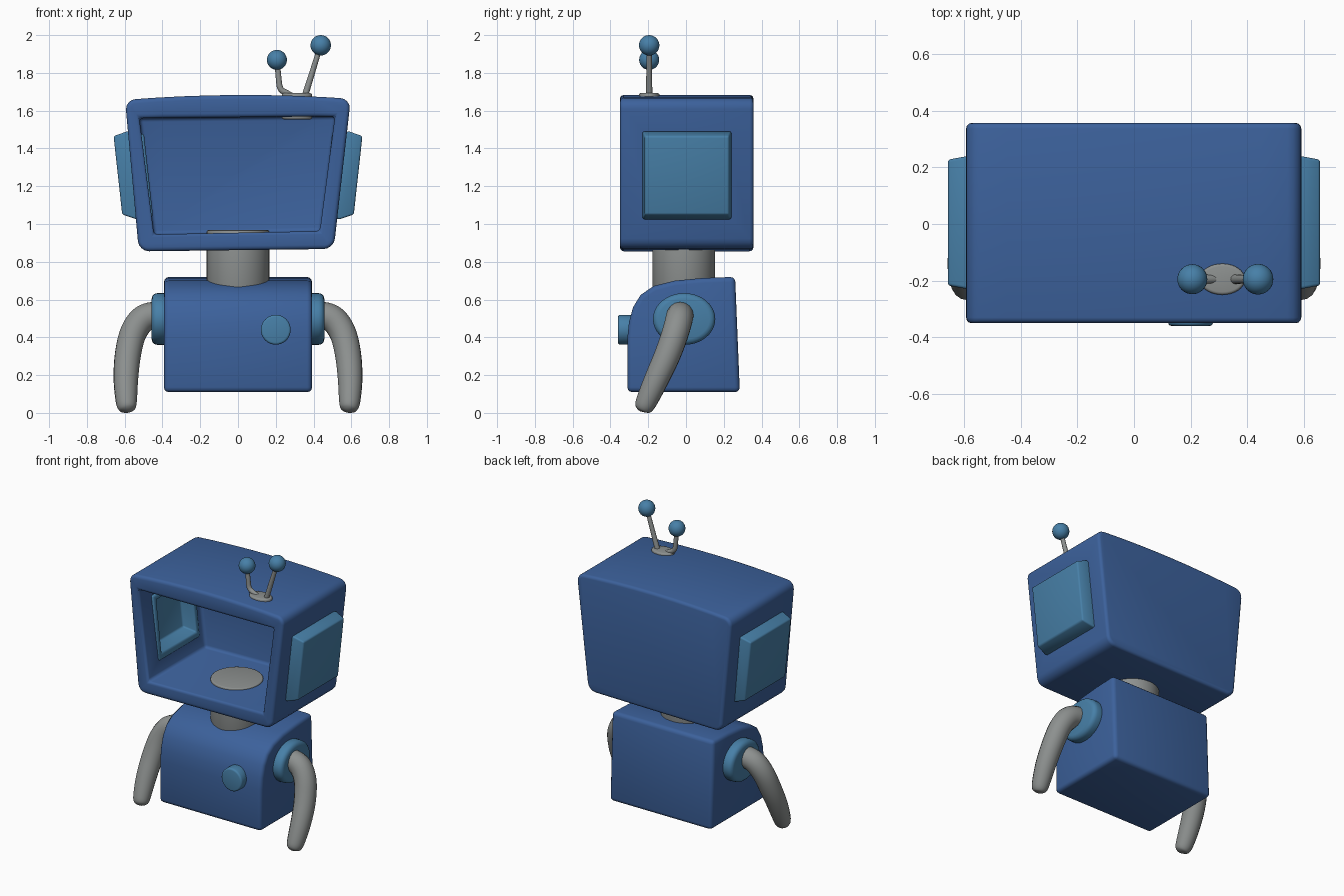
import bpy, bmesh, math
from mathutils import Vector

if "Cube" in bpy.data.objects:
    bpy.data.objects.remove(bpy.data.objects["Cube"])


def material(name, rgb):
    m = bpy.data.materials.new(name)
    m.diffuse_color = (*rgb, 1)
    m.use_nodes = True
    m.node_tree.nodes["Principled BSDF"].inputs["Base Color"].default_value = m.diffuse_color
    return m


BLUE = material("deep blue", (0.045, 0.12, 0.33))
TEAL = material("teal blue", (0.063, 0.215, 0.39))
GREY = material("warm grey", (0.265, 0.28, 0.275))


def finish(obj, mat, bevel=0, mirror=False, cutter=None, angle=40):
    """Apply bevel, cut and mirror, then colour and smooth the part."""
    bpy.context.scene.collection.objects.link(obj)
    if bevel:
        b = obj.modifiers.new("bevel", 'BEVEL')
        b.width, b.segments, b.angle_limit = bevel, 3, math.radians(35)
    if cutter:
        c = obj.modifiers.new("cut", 'BOOLEAN')
        c.operation, c.solver, c.object = 'DIFFERENCE', 'EXACT', cutter
    bpy.context.view_layer.update()
    dg = bpy.context.evaluated_depsgraph_get()
    mesh = bpy.data.meshes.new_from_object(obj.evaluated_get(dg))
    name = obj.name
    bpy.data.objects.remove(obj)
    if mirror:
        bm = bmesh.new()
        bm.from_mesh(mesh)
        dup = bmesh.ops.duplicate(bm, geom=bm.verts[:] + bm.edges[:] + bm.faces[:])["geom"]
        for v in dup:
            if isinstance(v, bmesh.types.BMVert):
                v.co.x *= -1
        bmesh.ops.reverse_faces(bm, faces=[f for f in dup if isinstance(f, bmesh.types.BMFace)])
        bm.to_mesh(mesh)
        bm.free()
    mesh.materials.clear()
    mesh.materials.append(mat)
    for p in mesh.polygons:
        p.material_index = 0
    new = bpy.data.objects.new(name, mesh)
    bpy.context.scene.collection.objects.link(new)
    bpy.ops.object.select_all(action='DESELECT')
    new.select_set(True)
    bpy.context.view_layer.objects.active = new
    bpy.ops.object.shade_smooth_by_angle(angle=math.radians(angle))
    return new


def loft_bm(rings):
    """Join rings of equal point count and close both ends."""
    bm = bmesh.new()
    loops = [[bm.verts.new(p) for p in r] for r in rings]
    for a, b in zip(loops, loops[1:]):
        for i in range(len(a)):
            j = (i + 1) % len(a)
            bm.faces.new((a[i], a[j], b[j], b[i]))
    bm.faces.new(loops[0])
    bm.faces.new(loops[-1])
    bmesh.ops.recalc_face_normals(bm, faces=bm.faces[:])
    return bm


def to_object(name, bm):
    mesh = bpy.data.meshes.new(name)
    bm.to_mesh(mesh)
    bm.free()
    return bpy.data.objects.new(name, mesh)


def disc(name, mat, axis, centre, ra, rb, lo, hi, bevel, mirror=False, n=40):
    """Elliptical cylinder along axis 0/1/2; centre and radii on the other two."""
    rings = []
    for h in (lo, hi):
        ring = []
        for k in range(n):
            t = 2 * math.pi * k / n
            p = [centre[0] + ra * math.cos(t), centre[1] + rb * math.sin(t)]
            p.insert(axis, h)
            ring.append(p)
        rings.append(ring)
    return finish(to_object(name, loft_bm(rings)), mat, bevel, mirror)


def tube(name, mat, pts, mirror=False, order=3):
    """Round tube through (x, y, z, radius) control points."""
    cu = bpy.data.curves.new(name, 'CURVE')
    cu.dimensions, cu.bevel_depth, cu.bevel_resolution = '3D', 1.0, 6
    cu.use_fill_caps = True
    s = cu.splines.new('NURBS')
    s.points.add(len(pts) - 1)
    for p, (x, y, z, r) in zip(s.points, pts):
        p.co, p.radius = (x, y, z, 1), r
    s.use_endpoint_u, s.order_u, s.resolution_u = True, order, 8
    return finish(bpy.data.objects.new(name, cu), mat, 0, mirror, angle=60)


# Head: hollow screen case, wider at the top, slightly domed roof
N = 8
outer, inner = [], []
for k in range(N + 1):
    t = k / N
    outer.append((-0.598 + 1.195 * t, 1.657 + 0.006 * t + 0.023 * (1 - (2 * t - 1) ** 2)))
    inner.append((-0.522 + 1.035 * t, 1.56 + 0.01 * t))
outer += [(0.507, 0.868), (-0.525, 0.855)]
inner += [(0.433, 0.962), (-0.445, 0.945)]
bm = loft_bm([[(x, y, z) for x, z in prof] for prof, y in
              ((outer, 0.357), (outer, -0.35), (inner, -0.35), (inner, 0.28))])
corners = [e for e in bm.edges if e.calc_length() > 0.67 and e.calc_face_angle(0) > 0.6
           and abs(e.verts[0].co.y - e.verts[1].co.y) > 0.67]
bmesh.ops.bevel(bm, geom=corners, offset=0.055, segments=4, profile=0.5, affect='EDGES')

# Helper that opens the side walls behind the ear panels
bmc = bmesh.new()
bmesh.ops.create_cube(bmc, size=1)
for v in bmc.verts:
    v.co = Vector((v.co.x * 1.5, v.co.y * 0.42 + 0.005, v.co.z * 0.41 + 1.26))
cutter = to_object("ear_cutter", bmc)
cutter.hide_render = True
bpy.context.scene.collection.objects.link(cutter)
finish(to_object("head_case", bm), BLUE, 0.02, cutter=cutter)
bpy.data.objects.remove(cutter)


# Ear panels: raised outside, recessed inside the head
def ear_ring(x, half, lo, hi):
    return [(x + 0.11 * (z - 1.25), 0.005 + s * half, z)
            for s, z in ((-1, lo), (1, lo), (1, hi), (-1, hi))]


ear = loft_bm([ear_ring(0.635, 0.222, 1.05, 1.465), ear_ring(0.562, 0.235, 1.025, 1.49),
               ear_ring(0.473, 0.225, 1.04, 1.475), ear_ring(0.473, 0.19, 1.08, 1.44),
               ear_ring(0.565, 0.175, 1.10, 1.42)])
finish(to_object("ear_panels", ear), TEAL, 0.01, mirror=True)

# Body: box with a rounded chest
profile = [(-0.31, 0.11), (-0.31, 0.40), (-0.302, 0.48), (-0.28, 0.56), (-0.24, 0.625),
           (-0.17, 0.672), (-0.06, 0.70), (0.09, 0.714), (0.26, 0.72), (0.285, 0.11)]
body = loft_bm([[(x, y, z) for y, z in profile] for x in (-0.392, 0.392)])
finish(to_object("body", body), BLUE, 0.026)

# Neck, chest button, shoulders
disc("neck", GREY, 2, (0, -0.012), 0.166, 0.166, 0.66, 0.967, 0.008)
disc("chest_button", TEAL, 1, (0.2, 0.44), 0.079, 0.079, -0.36, -0.28, 0.012)
disc("shoulders", TEAL, 0, (-0.01, 0.497), 0.165, 0.137, 0.36, 0.457, 0.03, mirror=True)

# Arms
tube("arms", GREY, [(0.40, -0.03, 0.515, 0.07), (0.48, -0.03, 0.525, 0.073),
                    (0.555, -0.05, 0.44, 0.072), (0.585, -0.095, 0.31, 0.07),
                    (0.595, -0.155, 0.18, 0.066), (0.592, -0.205, 0.07, 0.058),
                    (0.588, -0.226, 0.025, 0.05), (0.586, -0.233, 0.01, 0.03),
                    (0.586, -0.234, 0.006, 0.008)], mirror=True)

# Antennae
disc("antenna_base", GREY, 2, (0.312, -0.195), 0.08, 0.055, 1.554, 1.693, 0.01)
Y = -0.195
tube("bent_stem", GREY, [(0.206, Y, 1.87, 0.014), (0.215, Y, 1.77, 0.015),
                         (0.222, Y, 1.71, 0.016), (0.262, Y, 1.692, 0.016),
                         (0.29, Y, 1.675, 0.016)])
tube("straight_stem", GREY, [(0.438, Y, 1.947, 0.013), (0.355, Y, 1.68, 0.017)], order=2)
for name, x, z, r in (("short_antenna_ball", 0.206, 1.869, 0.053),
                      ("tall_antenna_ball", 0.438, 1.946, 0.054)):
    bm = bmesh.new()
    bmesh.ops.create_uvsphere(bm, u_segments=32, v_segments=16, radius=r)
    bmesh.ops.translate(bm, verts=bm.verts[:], vec=(x, Y, z))
    finish(to_object(name, bm), TEAL)
